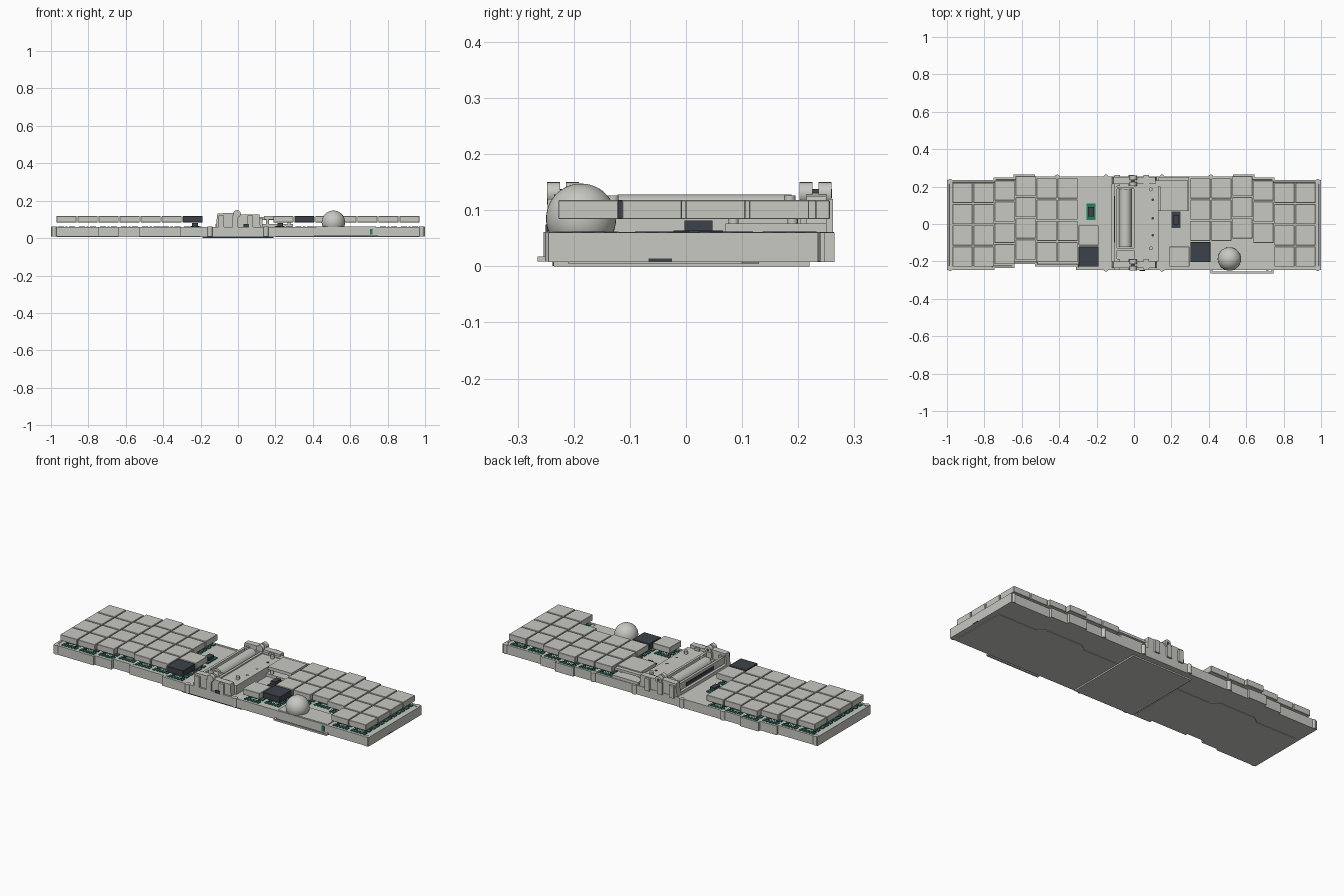
import bpy, bmesh, math
from mathutils import Vector

cube = bpy.data.objects.get("Cube")
if cube:
    bpy.data.objects.remove(cube, do_unlink=True)


def material(name, color):
    m = bpy.data.materials.new(name)
    m.use_nodes = True
    m.diffuse_color = (*color, 1)
    m.node_tree.nodes["Principled BSDF"].inputs["Base Color"].default_value = (*color, 1)
    return m


GREY = material("warm grey", (0.58, 0.58, 0.54))
DARK = material("dark slate", (0.045, 0.055, 0.07))
GREEN = material("circuit green", (0.02, 0.2, 0.13))


def finish(name, bm, mat):
    bmesh.ops.recalc_face_normals(bm, faces=bm.faces)
    me = bpy.data.meshes.new(name)
    bm.to_mesh(me)
    bm.free()
    me.materials.append(mat)
    ob = bpy.data.objects.new(name, me)
    bpy.context.collection.objects.link(ob)
    return ob


def box(name, x, y, z, mat=GREY, bevel=0):
    """Box from (low, high) ranges."""
    bm = bmesh.new()
    bmesh.ops.create_cube(bm, size=1)
    for v in bm.verts:
        v.co = Vector([(r[0] + r[1]) / 2 + c * (r[1] - r[0]) for c, r in zip(v.co, (x, y, z))])
    if bevel:
        bmesh.ops.bevel(bm, geom=bm.edges[:], offset=bevel, segments=1, affect='EDGES')
    return finish(name, bm, mat)


def rod(name, center, radius, length, axis='Z', mat=GREY, sides=20):
    bm = bmesh.new()
    bmesh.ops.create_cone(bm, cap_ends=True, segments=sides, radius1=radius, radius2=radius, depth=length)
    ob = finish(name, bm, mat)
    ob.location = center
    if axis == 'Y':
        ob.rotation_euler.x = math.pi / 2
    if axis == 'X':
        ob.rotation_euler.y = math.pi / 2
    for p in ob.data.polygons:
        p.use_smooth = len(p.vertices) == 4
    return ob


def prism(name, points, low, high, axis='Z', mat=GREY, rim=0):
    """Extruded outline; a rim sinks the top face inside a border."""
    bm = bmesh.new()
    place = (lambda p, h: (p[0], p[1], h)) if axis == 'Z' else (lambda p, h: (p[0], h, p[1]))
    face = bm.faces.new([bm.verts.new(place(p, low)) for p in points])
    moved = bmesh.ops.extrude_face_region(bm, geom=[face])["geom"]
    step = Vector(place((0, 0), high - low))
    bmesh.ops.translate(bm, vec=step, verts=[g for g in moved if isinstance(g, bmesh.types.BMVert)])
    bmesh.ops.recalc_face_normals(bm, faces=bm.faces)
    if rim:
        top = [f for f in bm.faces if f.normal.z > 0.9]
        bmesh.ops.inset_region(bm, faces=top, thickness=rim)
        bmesh.ops.inset_region(bm, faces=top, thickness=0.003, depth=-0.003)
    return finish(name, bm, mat)


# Case halves: stepped outline following the column stagger
BACK = [(1.0, 0.235), (0.75, 0.235), (0.75, 0.248), (0.645, 0.248), (0.645, 0.265),
        (0.53, 0.265), (0.53, 0.253), (0.0, 0.253)]
FRONT_RIGHT = [(0.0, -0.225), (-0.3, -0.225), (-0.3, -0.245), (-0.155, -0.245), (0.0, -0.245)]
left_front = [(0, -0.245), (1.0, -0.245)]
right_front = [(0, -0.245), (0.31, -0.245), (0.31, -0.228), (0.53, -0.228), (0.53, -0.215),
               (0.64, -0.215), (0.64, -0.235), (0.745, -0.235), (0.745, -0.245), (1.0, -0.245)]
prism("left_case", BACK + left_front, 0.008, 0.06, rim=0.016)
prism("right_case", [(-x, y) for x, y in BACK + right_front], 0.008, 0.06, rim=0.016)

# Corner and edge screw posts
for s in (1, -1):
    for x, y in ((0.983, 0.226), (0.983, -0.237), (0.41, 0.25), (0.15, 0.25), (0.15, -0.24)):
        rod("screw_post", (s * x, y, 0.035), 0.014, 0.052)

# Underside plates
box("base_plate", (-0.19, 0.19), (-0.235, 0.22), (0, 0.008), DARK).data.materials[0] = GREY
box("base_strip", (-0.19, 0.19), (-0.238, -0.235), (0.001, 0.008), DARK)
for s in (1, -1):
    prism("bottom_lid", [(s * x, y) for x, y in ((0.2, -0.21), (0.97, -0.21), (0.97, 0.1), (0.72, 0.1),
                         (0.68, 0.13), (0.45, 0.13), (0.41, 0.1), (0.2, 0.1))], 0.005, 0.008)

# Keys: each cap hovers over its circuit footprint
PITCH = 0.1133
STAGGER = (0, 0, 0.013, 0.037, 0.024, 0.024, 0)


def footprint(x, y):
    for k in range(-2, 3):
        cx = x + k * 0.02
        for dy in (-0.04, 0.0, 0.04):
            box("key_circuit", (cx - 0.006, cx + 0.006), (y + dy - 0.012, y + dy + 0.012), (0.055, 0.0615), GREEN)
    for dx in (-0.03, 0.03):
        box("key_contact", (x + dx - 0.005, x + dx + 0.005), (y - 0.03, y + 0.03), (0.055, 0.062), DARK)


def key(x, y, mat=GREY):
    footprint(x, y)
    box("keycap", (x - 0.0535, x + 0.0535), (y - 0.0535, y + 0.0535), (0.084, 0.118), mat, 0.0015)


for side in (-1, 1):
    for col in range(7):
        x = side * (0.917 - 0.1125 * col)
        rows = range(4)
        if side == 1 and col >= 2:
            rows = range(3)
        if col == 5 and side == 1:
            rows = range(4)
        if col == 6:
            rows = (2, 3) if side == -1 else (3,)
        for row in rows:
            dark = row == 3 and (side, col) in ((-1, 6), (1, 5))
            key(x, 0.166 + STAGGER[col] - PITCH * row, DARK if dark else GREY)

# Trackball, its socket ring and the thin loop in front of it
bm = bmesh.new()
bmesh.ops.create_uvsphere(bm, u_segments=40, v_segments=24, radius=0.0625)
ball = finish("trackball", bm, GREY)
ball.location = (0.51, -0.187, 0.085)
for p in ball.data.polygons:
    p.use_smooth = True
box("ball_tray", (0.42, 0.735), (-0.238, -0.12), (0.055, 0.062))
box("loop_front", (0.41, 0.745), (-0.265, -0.255), (0.009, 0.018))
for x in (0.41, 0.735):
    box("loop_end", (x, x + 0.01), (-0.26, -0.235), (0.009, 0.018))
box("sensor_board", (0.705, 0.72), (-0.248, -0.243), (0.02, 0.05), GREEN)

# Small switches on green boards
for x, y in ((-0.23, 0.065), (0.225, 0.022)):
    box("switch_board", (x - 0.024, x + 0.024), (y - 0.044, y + 0.044), (0.055, 0.064), GREEN if x < 0 else DARK)
    box("switch_body", (x - 0.015, x + 0.015), (y - 0.025, y + 0.025), (0.06, 0.082), DARK)

# Central battery bay: tray, cell, walls and sloping end brackets
box("bay_floor", (-0.12, 0.13), (-0.2, 0.215), (0.05, 0.075))
for x in (-0.105, 0.0):
    box("bay_wall", (x, x + 0.014), (-0.2, 0.215), (0.06, 0.115))
rod("battery", (-0.046, 0.033, 0.095), 0.033, 0.31, 'Y', sides=32)
for y in (-0.135, 0.192):
    box("battery_contact", (-0.09, 0.0), (y - 0.006, y + 0.006), (0.07, 0.118))
box("bay_cover", (0.014, 0.13), (-0.2, 0.2), (0.07, 0.108))
for y in (-0.13, 0.185):
    rod("cover_screw", (0.09, y, 0.115), 0.01, 0.022)
for y in (-0.06, 0.03, 0.13):
    rod("cover_hole", (0.1, y, 0.108), 0.007, 0.002, mat=DARK)
bracket = [(-0.122, 0.03), (-0.11, 0.132), (-0.02, 0.135), (0.03, 0.125), (0.115, 0.125), (0.122, 0.03)]
for y0, y1 in ((-0.235, -0.2), (0.215, 0.25)):
    prism("end_bracket", bracket, y0, y1, 'Y')
    for x in (-0.105, -0.03, 0.05):
        box("bracket_rib", (x, x + 0.03), (y0 - 0.012, y1 + 0.012), (0.05, 0.12))
    # Hinge knuckles
    for k in (0, 1):
        yk = y0 - 0.012 + 0.034 * k
        rod("hinge_knuckle", (-0.005, yk + 0.011, 0.13), 0.02, 0.023, 'Y')
    rod("hinge_pin", (-0.005, (y0 + y1) / 2, 0.13), 0.008, 0.055, 'Y', DARK)
for x in (0.03,):
    box("port", (x, x + 0.03), (-0.25, -0.2465), (0.058, 0.075), DARK)
box("bay_label_slot", (-0.108, -0.105), (-0.1, 0.15), (0.08, 0.1), DARK)

# Raised controller plate on posts with a rear connector bar
box("controller_board", (0.13, 0.295), (0.07, 0.25), (0.06, 0.076))
box("controller_plate", (0.14, 0.29), (0.07, 0.21), (0.1, 0.118))
box("controller_bar", (0.0, 0.29), (0.2, 0.232), (0.098, 0.112))
for x in (0.15, 0.265):
    for y in (0.085, 0.19):
        rod("plate_post", (x + 0.008, y, 0.085), 0.009, 0.04)

# Side slot
box("side_slot", (0.998, 1.001), (-0.067, -0.025), (0.009, 0.014), DARK)
